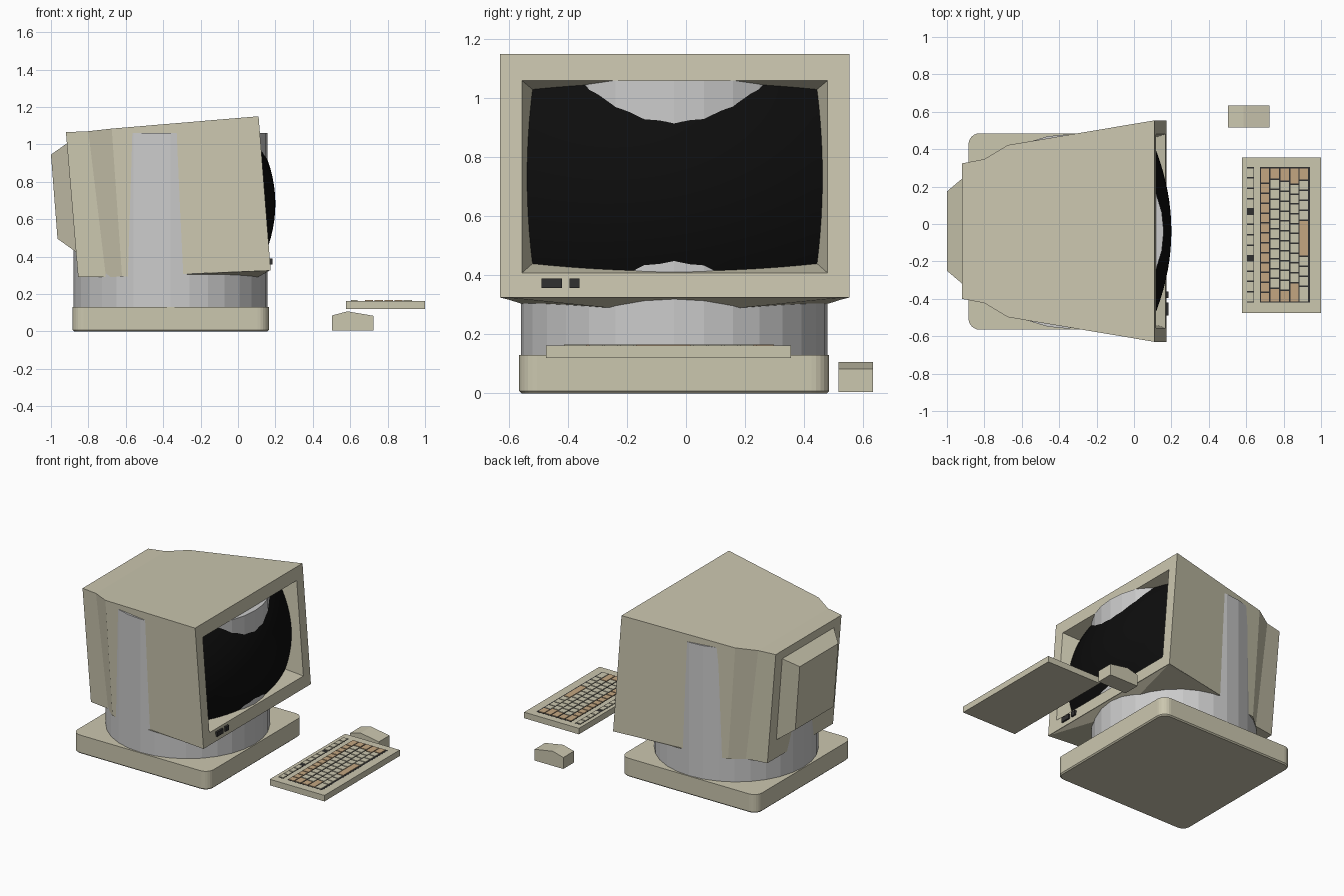
import bpy, bmesh, math
from mathutils import Vector

if "Cube" in bpy.data.objects:
    bpy.data.objects.remove(bpy.data.objects["Cube"])

CY = -0.038   # centre line of the monitor in y
CX = -0.36    # centre of the base in x


def material(name, rgb):
    m = bpy.data.materials.new(name)
    m.diffuse_color = (*rgb, 1)
    m.use_nodes = True
    m.node_tree.nodes["Principled BSDF"].inputs["Base Color"].default_value = m.diffuse_color
    return m


CREAM = material("cream", (0.60, 0.57, 0.43))
TAN = material("tan", (0.55, 0.38, 0.22))
BLACK = material("black", (0.004, 0.004, 0.004))
DARK = material("dark_grey", (0.03, 0.03, 0.03))


def finish(name, bm, mat=None):
    bmesh.ops.recalc_face_normals(bm, faces=bm.faces)
    me = bpy.data.meshes.new(name)
    bm.to_mesh(me)
    bm.free()
    ob = bpy.data.objects.new(name, me)
    bpy.context.collection.objects.link(ob)
    if mat:
        me.materials.append(mat)
    return ob


def add_box(bm, x0, x1, y0, y1, z0, z1):
    vs = bmesh.ops.create_cube(bm, size=1)["verts"]
    for v in vs:
        v.co = Vector(((x0 + x1) / 2 + v.co.x * (x1 - x0),
                       (y0 + y1) / 2 + v.co.y * (y1 - y0),
                       (z0 + z1) / 2 + v.co.z * (z1 - z0)))


def box(name, dims, mat):
    bm = bmesh.new()
    add_box(bm, *dims)
    return finish(name, bm, mat)


def loft(name, sections, mat):
    """Upright four-corner sections: top x, top z, bottom x, bottom z, half width."""
    bm = bmesh.new()
    rings = [[bm.verts.new(c) for c in ((xt, CY - w, zt), (xt, CY + w, zt),
                                        (xb, CY + w, zb), (xb, CY - w, zb))]
             for xt, zt, xb, zb, w in sections]
    for a, b in zip(rings, rings[1:]):
        for i in range(4):
            j = (i + 1) % 4
            bm.faces.new((a[i], a[j], b[j], b[i]))
    bm.faces.new(rings[0])
    bm.faces.new(rings[-1])
    return finish(name, bm, mat)


def front_x(z):
    """x of the tilted bezel plane at height z."""
    return 0.175 - (z - 0.325) * 0.0788


# Base plate with rounded corners and a thin bottom chamfer
bm = bmesh.new()
add_box(bm, CX - 0.525, CX + 0.525, -0.565, 0.485, 0, 0.13)
upright = [e for e in bm.edges if abs(e.verts[0].co.z - e.verts[1].co.z) > 0.1]
bmesh.ops.bevel(bm, geom=upright, offset=0.06, segments=6, profile=0.5, affect="EDGES")
rim = [e for e in bm.edges if all(v.co.z < 0.001 for v in e.verts)]
bmesh.ops.bevel(bm, geom=rim, offset=0.008, segments=1, affect="EDGES")
finish("base_plate", bm, CREAM)

# Swivel drum, which runs up through the monitor
bm = bmesh.new()
bmesh.ops.create_cone(bm, cap_ends=True, segments=32, radius1=0.519, radius2=0.519, depth=0.95)
bmesh.ops.translate(bm, vec=(CX, -0.04, 0.585), verts=bm.verts)
finish("swivel_drum", bm)

# Monitor shell: back to front, then into the screen recess
loft("monitor_shell", [
    (-0.92, 1.065, -0.855, 0.29, 0.362),
    (-0.80, 1.070, -0.706, 0.29, 0.385),
    (-0.675, 1.084, -0.62, 0.293, 0.46),
    (0.11, 1.15, 0.175, 0.325, 0.592),
    (front_x(1.06), 1.06, front_x(0.408), 0.408, 0.518),
    (front_x(1.02) - 0.15, 1.02, front_x(0.45) - 0.15, 0.45, 0.47),
], CREAM)

# Rear hump of the monitor
loft("rear_hump", [
    (-0.915, 1.005, -0.86, 0.42, 0.284),
    (-1.0, 0.945, -0.965, 0.495, 0.212),
], CREAM)

# Shallow dip under the front of the monitor
bm = bmesh.new()
for s in (-1, 1):
    for x, w, z in ((0.172, 0.59, 0.327), (0.105, 0.21, 0.289), (-0.3, 0.52, 0.304)):
        bm.verts.new((x, CY + s * w, z))
bmesh.ops.convex_hull(bm, input=bm.verts)
finish("underside_dip", bm, CREAM)

# Bulging screen glass, edges sunk behind the bezel plane
bm = bmesh.new()
bmesh.ops.create_grid(bm, x_segments=20, y_segments=14, size=1)
for v in bm.verts:
    y, h = v.co.x * 0.52, v.co.y * 0.325
    z = 0.734 + h
    v.co = (front_x(z) + 0.055 - 0.44 * y * y - 0.75 * h * h, CY + y, z)
screen = finish("screen", bm, BLACK)
if screen.data.polygons[0].normal.x < 0:
    screen.data.flip_normals()
for p in screen.data.polygons:
    p.use_smooth = True

# Control buttons on the bezel
for i, (y0, y1) in enumerate(((-0.49, -0.42), (-0.395, -0.36))):
    box(f"control_button_{i + 1}", (0.15, 0.184, y0, y1, 0.358, 0.39), DARK)

# Keyboard body
box("keyboard_body", (0.578, 1.0, -0.475, 0.355, 0.12, 0.162), CREAM)
bm = bmesh.new()
add_box(bm, 0.674, 0.942, -0.42, 0.306, 0.16, 0.1625)
add_box(bm, 0.603, 0.642, -0.42, 0.306, 0.16, 0.1625)
finish("key_bed", bm, DARK)

# Keys: rows run along y; each key is (width, is_tan)
U = 0.0525
c, t = (1, False), (1, True)
rows = [
    (0.700, [(1.6, True)] + [t] * 12),
    (0.752, [(1.2, True)] + [c] * 11 + [(1.4, True)]),
    (0.806, [(1.4, True)] + [c] * 10 + [(1.0, False), (1.2, True)]),
    (0.858, [(1.7, True)] + [c] * 10 + [(2.0, True)]),
    (0.908, [(1.3, True)] + [c] * 4 + [(3.6, True)] + [c] * 3 + [(1.6, False)]),
    (0.622, [c] * 4 + [(0.5, None)] + [c] * 4 + [(0.5, None)] + [c] * 4),
]
keys = {True: bmesh.new(), False: bmesh.new()}
for x, row in rows:
    y = 0.302
    scale = 0.72 / sum(w for w, _ in row)
    for w, tan in row:
        w *= scale
        if tan is not None:
            half = 0.017 if x < 0.65 else 0.022
            add_box(keys[tan], x - half, x + half, y - w + 0.004, y - 0.004, 0.16, 0.1665)
        y -= w
finish("tan_keys", keys[True], TAN)
finish("cream_keys", keys[False], CREAM)

# Mouse: side profile extruded across y
bm = bmesh.new()
profile = [(0.503, 0.005), (0.503, 0.085), (0.585, 0.107), (0.725, 0.083), (0.725, 0.005)]
face = bm.faces.new([bm.verts.new((x, 0.517, z)) for x, z in profile])
new = bmesh.ops.extrude_face_region(bm, geom=[face])["geom"]
bmesh.ops.translate(bm, vec=(0, 0.117, 0), verts=[g for g in new if isinstance(g, bmesh.types.BMVert)])
finish("mouse", bm, CREAM)
